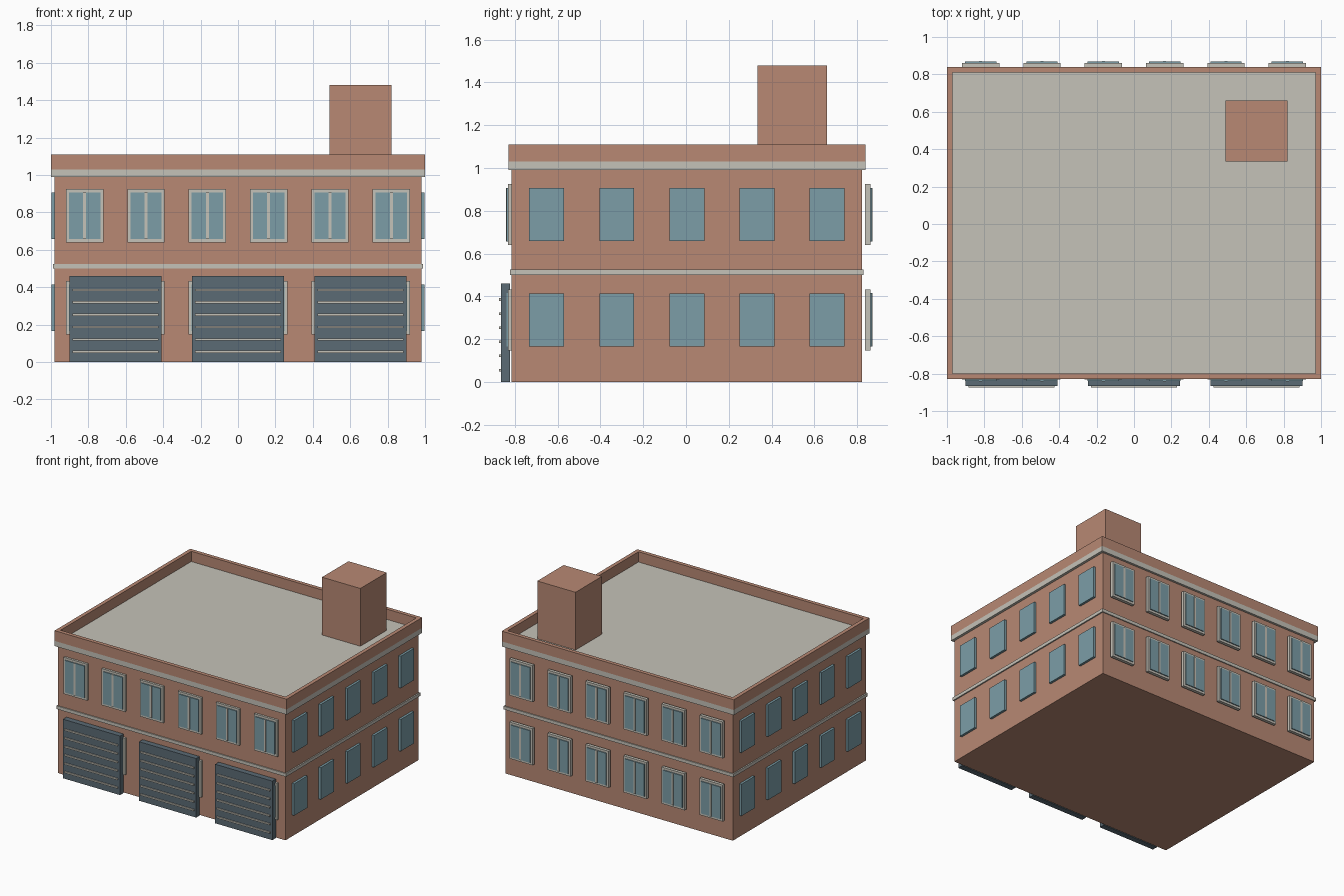
import bpy

cube = bpy.data.objects.get("Cube")
if cube:
    bpy.data.objects.remove(cube, do_unlink=True)


def material(name, rgb):
    m = bpy.data.materials.new(name)
    m.use_nodes = True
    color = (*rgb, 1)
    m.diffuse_color = color
    m.node_tree.nodes["Principled BSDF"].inputs["Base Color"].default_value = color
    return m


BRICK = material("brick", (0.48, 0.25, 0.174))
STONE = material("pale stone", (0.56, 0.54, 0.48))
GLASS = material("blue glass", (0.2, 0.34, 0.39))
STEEL = material("door steel", (0.105, 0.147, 0.178))


def box(name, x, y, z, mat):
    """Axis-aligned box from (low, high) ranges."""
    corners = [(a, b, c) for a in x for b in y for c in z]
    faces = [(0, 1, 3, 2), (4, 6, 7, 5), (0, 4, 5, 1),
             (2, 3, 7, 6), (0, 2, 6, 4), (1, 5, 7, 3)]
    mesh = bpy.data.meshes.new(name)
    mesh.from_pydata(corners, [], faces)
    mesh.materials.append(mat)
    obj = bpy.data.objects.new(name, mesh)
    bpy.context.collection.objects.link(obj)
    return obj


def around(center, width):
    return (center - width / 2, center + width / 2)


STEP = 0.328
FRONT, BACK = -0.83, 0.84

# Main walls, floor band and cornice
box("walls", (-0.98, 0.98), (-0.815, 0.823), (0, 1.0), BRICK)
box("floor_band", (-0.99, 0.99), (-0.823, 0.831), (0.5, 0.525), STONE)
box("cornice", (-1, 1), (FRONT, BACK), (0.99, 1.03), STONE)

# Parapet around the roof, and the rooftop stair block
RIM, TOP = 0.03, (1.03, 1.11)
box("parapet_front", (-1, 1), (FRONT, FRONT + RIM), TOP, BRICK)
box("parapet_back", (-1, 1), (BACK - RIM, BACK), TOP, BRICK)
for side, x in (("right", (-1, RIM - 1)), ("left", (1 - RIM, 1))):
    box("parapet_" + side, x, (FRONT + RIM, BACK - RIM), TOP, BRICK)
box("roof_block", (0.49, 0.82), (0.335, 0.66), (1.03, 1.48), BRICK)


def framed_window(name, x, wall_y, out, z):
    """Stone frame, raised glass and a mullion, facing along out (-1 or 1)."""
    def depth(a, b):
        return tuple(sorted((wall_y + out * a, wall_y + out * b)))
    box(name + "_frame", around(x, 0.2), depth(0, 0.024), around(z, 0.285), STONE)
    box(name + "_glass", around(x, 0.168), depth(0.012, 0.031), around(z, 0.25), GLASS)
    box(name + "_mullion", around(x, 0.016), depth(0.02, 0.034), around(z, 0.25), STONE)


# Framed windows on the front and back, plain panes on the sides
for floor, z in (("lower", 0.29), ("upper", 0.782)):
    for i in range(6):
        x = (i - 2.5) * STEP
        framed_window(f"front_{floor}_window_{i + 1}", x, -0.808, -1, z)
        framed_window(f"back_{floor}_window_{i + 1}", x, 0.838, 1, z)
    for i in range(5):
        y = 0.004 + (i - 2) * STEP
        for side, xs in (("right", (-0.998, -0.97)), ("left", (0.97, 0.998))):
            box(f"{side}_{floor}_window_{i + 1}", xs, around(y, 0.163),
                around(z, 0.248), GLASS)

# Three garage doors with horizontal ribs
for i in range(3):
    x = (i - 1) * 2 * STEP
    box(f"garage_door_{i + 1}", around(x, 0.492), (-0.866, -0.823), (0, 0.46), STEEL)
    for j in range(6):
        box(f"garage_door_{i + 1}_rib_{j + 1}", around(x, 0.46), (-0.875, -0.86),
            around(0.055 + j * 0.066, 0.012), STONE)
